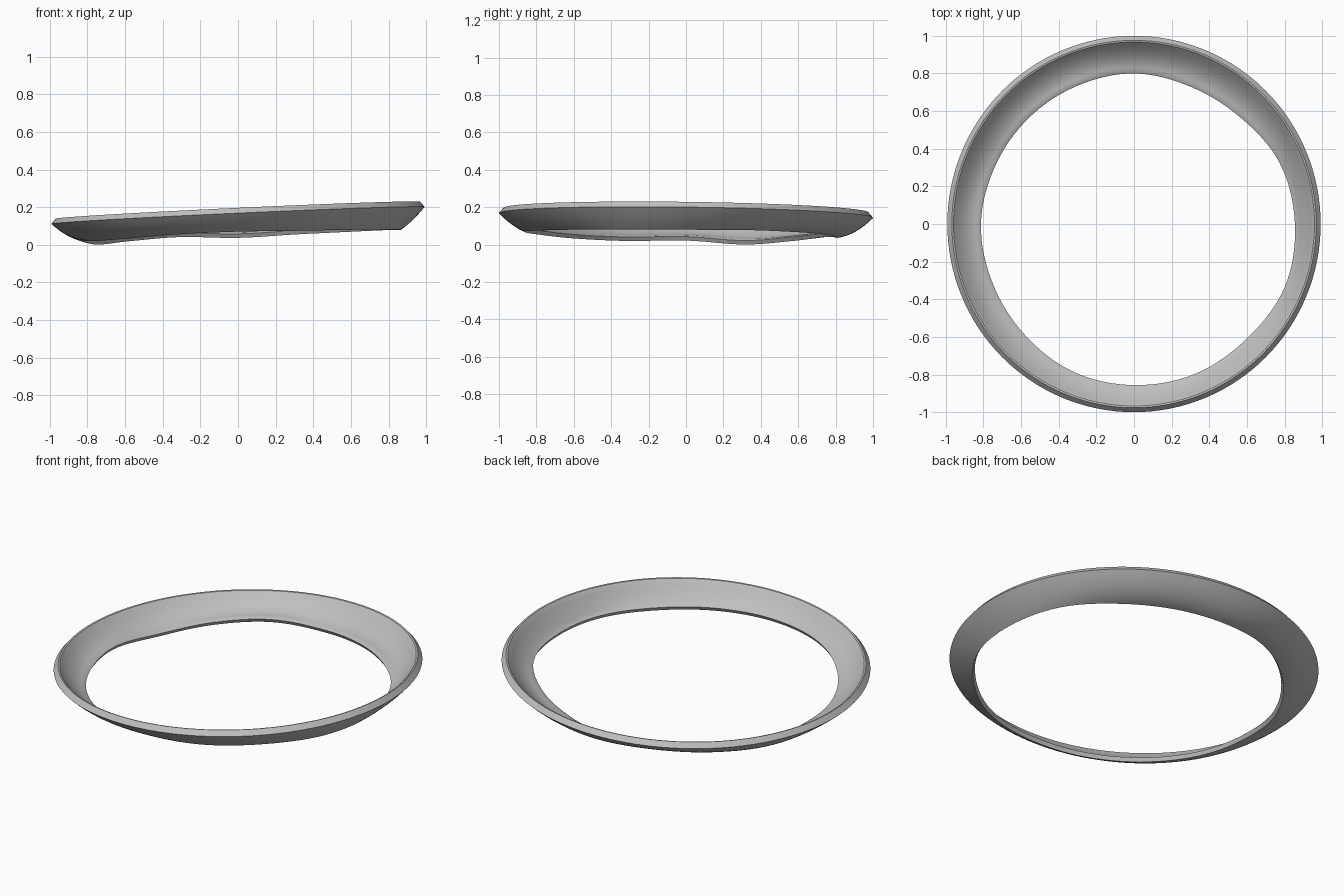
import bpy, bmesh, math

if "Cube" in bpy.data.objects:
    bpy.data.objects.remove(bpy.data.objects["Cube"])

SEGMENTS = 128
STEPS = 8
# inner lip radius and lip bottom height, every 22.5 degrees from +x
LIP_R = [.862, .845, .803, .79, .80, .795, .797, .805,
         .82, .82, .83, .85, .856, .861, .858, .874]
LIP_Z = [.08, .078, .068, .055, .037, .041, .02, .001,
         .022, .02, .033, .055, .07, .075, .08, .082]


def periodic(values, turn):
    """Smooth closed curve through evenly spaced values."""
    n = len(values)
    f = turn * n
    i, t = int(f), f - int(f)
    a, b, c, d = (values[(i + k) % n] for k in (-1, 0, 1, 2))
    return b + .5 * t * (c - a + t * (2*a - 5*b + 4*c - d + t * (3*(b - c) + d - a)))


def section(turn):
    """Closed cross-section as (radius, height) points."""
    ang = turn * math.tau
    ri, zi = periodic(LIP_R, turn), max(0, periodic(LIP_Z, turn))
    ro, ze = 1.0, .156 + .045 * math.cos(ang) - .0125 * math.sin(ang)
    sag = max(0, .2 * (ro - ri - .1))

    def slope(p, q):
        pts = []
        for k in range(STEPS + 1):
            t = k / STEPS
            pts.append((p[0] + (q[0] - p[0]) * t,
                        p[1] + (q[1] - p[1]) * t - 4 * sag * t * (1 - t)))
        return pts

    under = slope((ri + .012, zi), (ro, ze))
    upper = slope((ro - .042, ze + .016), (ri + .014, zi + .029))
    return under + [(ro - .024, ze + .028), (ro - .033, ze + .026)] + upper + [(ri, zi + .021)]


# sweep the section around the ring
bm = bmesh.new()
loops = []
for s in range(SEGMENTS):
    a = s / SEGMENTS * math.tau
    loops.append([bm.verts.new((.992 * r * math.cos(a), r * math.sin(a), max(0, z)))
                  for r, z in section(s / SEGMENTS)])
count = len(loops[0])
for s in range(SEGMENTS):
    p, q = loops[s], loops[(s + 1) % SEGMENTS]
    for k in range(count):
        m = (k + 1) % count
        bm.faces.new((p[k], q[k], q[m], p[m]))
bmesh.ops.recalc_face_normals(bm, faces=bm.faces)
mesh = bpy.data.meshes.new("trim_ring")
bm.to_mesh(mesh)
bm.free()

ring = bpy.data.objects.new("trim_ring", mesh)
bpy.context.collection.objects.link(ring)
grey = bpy.data.materials.new("grey")
grey.diffuse_color = (.52, .52, .52, 1)
grey.use_nodes = True
grey.node_tree.nodes["Principled BSDF"].inputs["Base Color"].default_value = grey.diffuse_color
mesh.materials.append(grey)
bpy.context.view_layer.objects.active = ring
ring.select_set(True)
bpy.ops.object.shade_smooth_by_angle(angle=math.radians(30))
